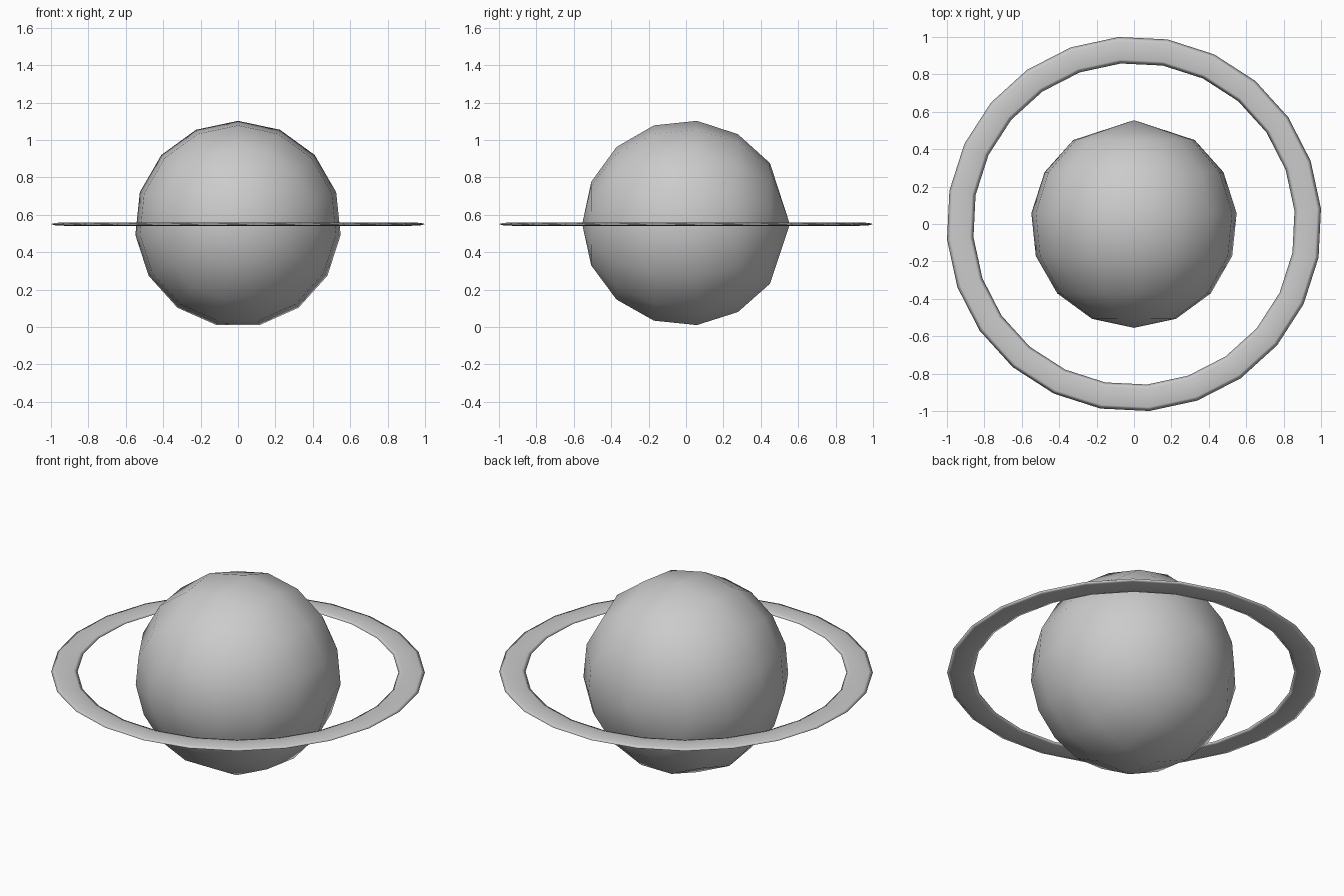
import bpy, bmesh, math

if "Cube" in bpy.data.objects:
    bpy.data.objects.remove(bpy.data.objects["Cube"])

CENTER_Z = 0.55

grey = bpy.data.materials.new("plain_grey")
grey.diffuse_color = (0.6, 0.6, 0.6, 1)
grey.use_nodes = True
grey.node_tree.nodes["Principled BSDF"].inputs["Base Color"].default_value = grey.diffuse_color


def finish(name, bm):
    bmesh.ops.recalc_face_normals(bm, faces=bm.faces)
    for f in bm.faces:
        f.smooth = True
    mesh = bpy.data.meshes.new(name)
    bm.to_mesh(mesh)
    bm.free()
    mesh.materials.append(grey)
    obj = bpy.data.objects.new(name, mesh)
    bpy.context.collection.objects.link(obj)
    obj.location.z = CENTER_Z
    return obj


# Planet body: 15-sided rings around the y axis, closed by a pole at each end
R, SIDES = 0.555, 15
bm = bmesh.new()
front_pole = bm.verts.new((0, -R, 0))
back_pole = bm.verts.new((0, R, 0))
rings = []
for k in range(1, 7):
    a = math.radians(24 * k)
    r, y = R * math.sin(a), -R * math.cos(a)
    rings.append([bm.verts.new((r * math.sin(t), y, r * math.cos(t)))
                  for t in (math.tau * i / SIDES for i in range(SIDES))])
for i in range(SIDES):
    j = (i + 1) % SIDES
    bm.faces.new((front_pole, rings[0][i], rings[0][j]))
    bm.faces.new((back_pole, rings[-1][j], rings[-1][i]))
    for a, b in zip(rings, rings[1:]):
        bm.faces.new((a[i], b[i], b[j], a[j]))
finish("planet_body", bm)

# Planet ring: a flattened 24-sided torus
MAJOR, HALF_WIDTH, HALF_HEIGHT = 0.932, 0.071, 0.009
SEGMENTS, SECTION = 24, 8
bm = bmesh.new()
loops = []
for i in range(SEGMENTS):
    t = math.radians(4.7 + 360 / SEGMENTS * i)
    loop = []
    for s in range(SECTION):
        p = math.tau * s / SECTION
        r = MAJOR + HALF_WIDTH * math.cos(p)
        loop.append(bm.verts.new((r * math.cos(t), r * math.sin(t),
                                  HALF_HEIGHT * math.sin(p))))
    loops.append(loop)
for i in range(SEGMENTS):
    a, b = loops[i], loops[(i + 1) % SEGMENTS]
    for s in range(SECTION):
        n = (s + 1) % SECTION
        bm.faces.new((a[s], b[s], b[n], a[n]))
finish("planet_ring", bm)
